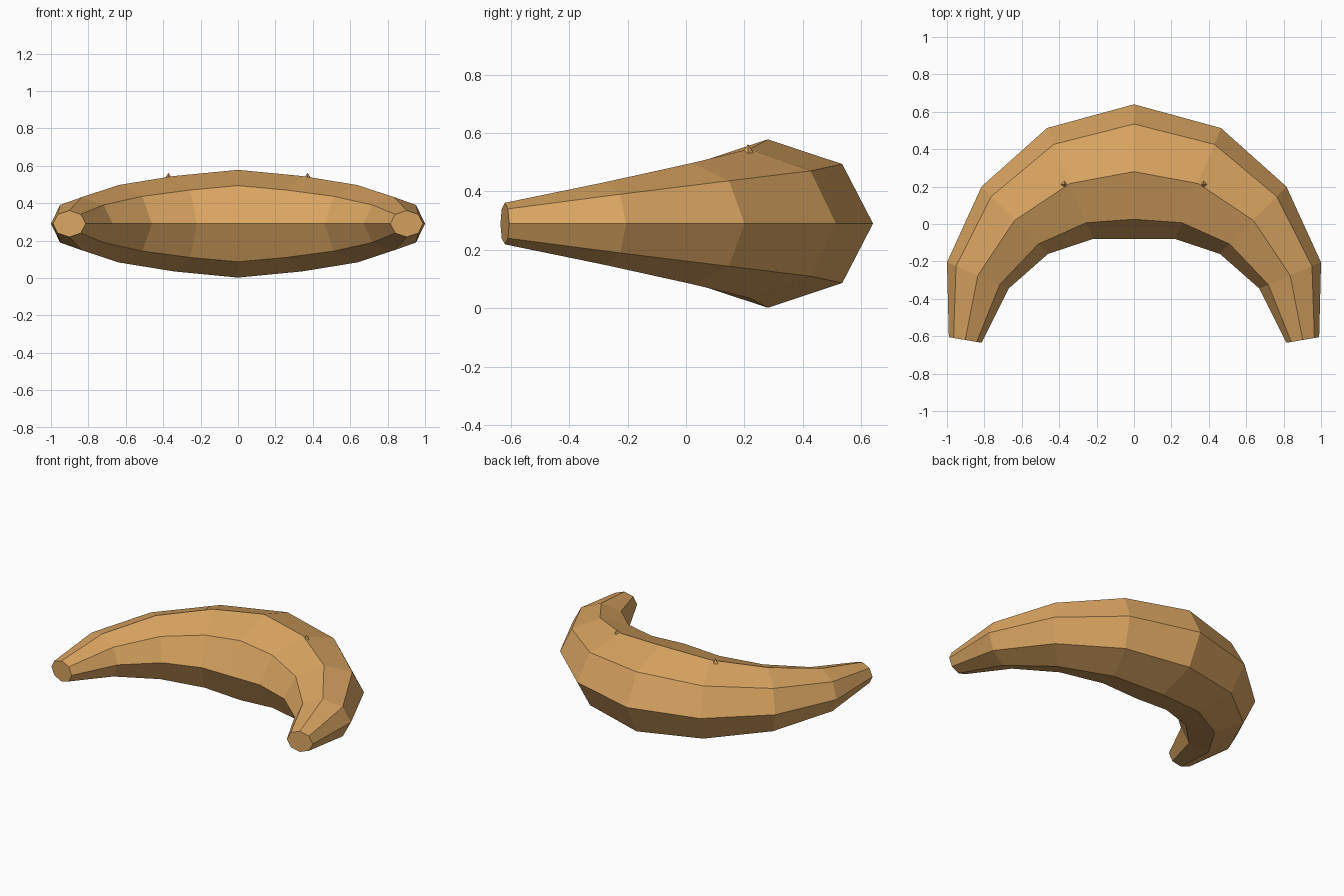
import bpy, bmesh, math
from mathutils import Vector

cube = bpy.data.objects.get("Cube")
if cube:
    bpy.data.objects.remove(cube)

# Baked dough colour
crust = bpy.data.materials.new("golden crust")
crust.use_nodes = True
colour = (0.70, 0.375, 0.12, 1)
crust.diffuse_color = colour
bsdf = next(n for n in crust.node_tree.nodes if n.type == 'BSDF_PRINCIPLED')
bsdf.inputs["Base Color"].default_value = colour
bsdf.inputs["Roughness"].default_value = 0.8

MID_Z = 0.29
SIDES = 8
# Rings from the middle to the tip: outer point, inner point, half height
RINGS = [
    ((0.0, 0.64), (0.0, -0.08), 0.288),
    ((0.465, 0.513), (0.22, -0.08), 0.255),
    ((0.815, 0.20), (0.46, -0.16), 0.207),
    ((1.0, -0.205), (0.67, -0.345), 0.142),
    ((0.99, -0.605), (0.815, -0.635), 0.071),
]


def finish(bm, name):
    """Turn a half mesh into an object mirrored across x."""
    bmesh.ops.recalc_face_normals(bm, faces=bm.faces)
    mesh = bpy.data.meshes.new(name)
    bm.to_mesh(mesh)
    bm.free()
    mesh.materials.append(crust)
    obj = bpy.data.objects.new(name, mesh)
    bpy.context.collection.objects.link(obj)
    mirror = obj.modifiers.new("mirror", 'MIRROR')
    mirror.use_axis[0] = True
    mirror.use_clip = True
    return obj


# Curved body: octagonal rings lofted along the arc, closed at the tip
bm = bmesh.new()
loops = []
for outer, inner, height in RINGS:
    outer, inner = Vector(outer), Vector(inner)
    centre, half = (outer + inner) / 2, (outer - inner) / 2
    loop = []
    for i in range(SIDES):
        a = math.tau * i / SIDES
        p = centre + half * math.cos(a)
        loop.append(bm.verts.new((p.x, p.y, MID_Z + height * math.sin(a))))
    loops.append(loop)
for a, b in zip(loops, loops[1:]):
    for i in range(SIDES):
        j = (i + 1) % SIDES
        bm.faces.new((a[i], a[j], b[j], b[i]))
tip = bm.faces.new(loops[-1])
# Orient outward before mirroring: the open middle is closed by the mirror
finish(bm, "pastry_body")

# Tiny raised flakes on the top ridge
bm = bmesh.new()
bmesh.ops.create_cone(bm, cap_ends=True, segments=4, radius1=0.022,
                      radius2=0.0, depth=0.035)
bmesh.ops.translate(bm, verts=bm.verts, vec=(0.372, 0.212, 0.545))
finish(bm, "crust_flake")
